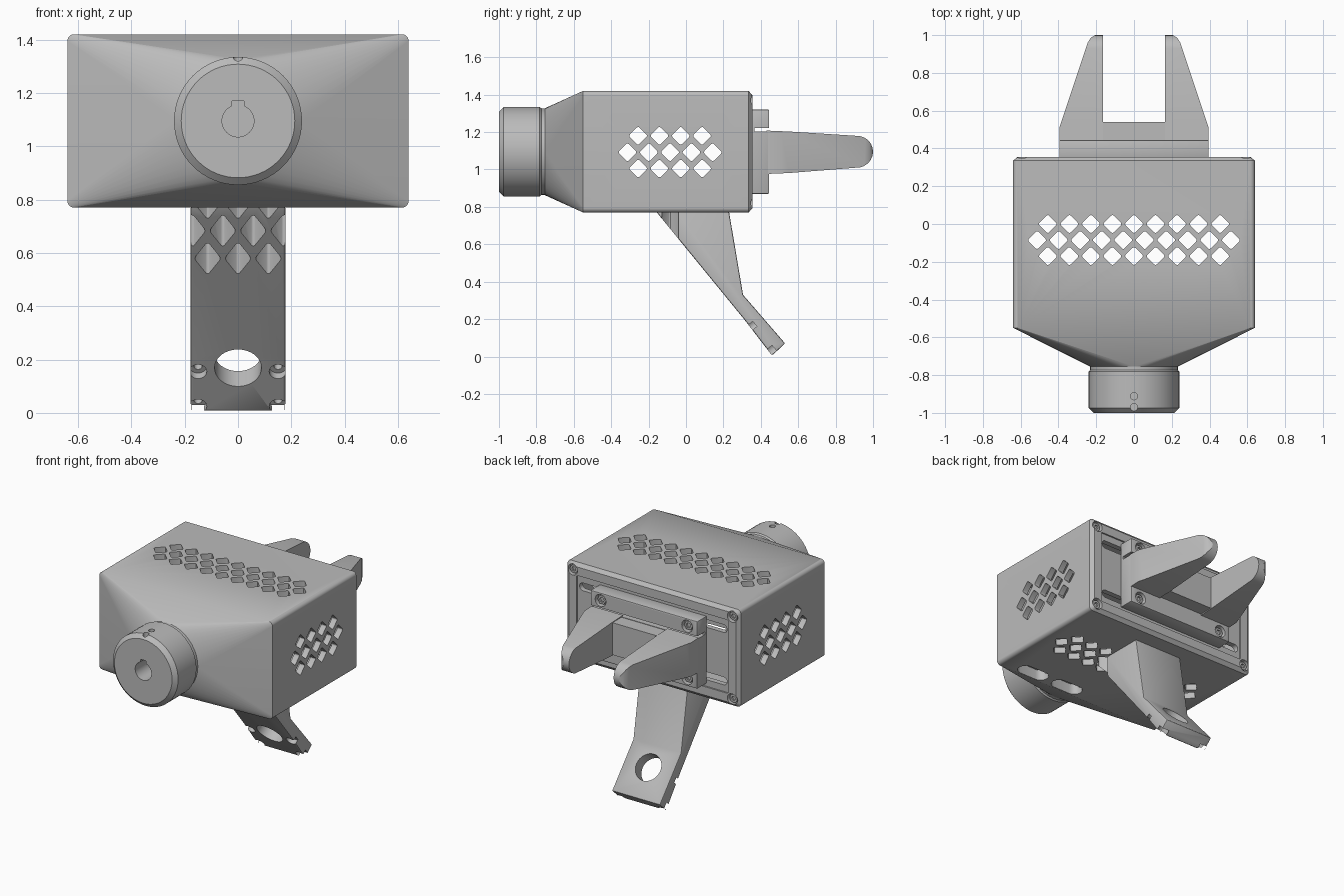
import bpy, bmesh, math
from mathutils import Vector

if "Cube" in bpy.data.objects:
    bpy.data.objects.remove(bpy.data.objects["Cube"], do_unlink=True)

grey = bpy.data.materials.new("machined_grey")
grey.use_nodes = True
grey.diffuse_color = (0.5, 0.5, 0.5, 1)
grey.node_tree.nodes["Principled BSDF"].inputs["Base Color"].default_value = (0.5, 0.5, 0.5, 1)

ZC = 1.095  # height of the main axis


def finish(name, bm):
    bmesh.ops.remove_doubles(bm, verts=bm.verts, dist=1e-5)
    bmesh.ops.recalc_face_normals(bm, faces=bm.faces)
    me = bpy.data.meshes.new(name)
    bm.to_mesh(me)
    bm.free()
    me.materials.append(grey)
    ob = bpy.data.objects.new(name, me)
    bpy.context.collection.objects.link(ob)
    return ob


def add_loft(bm, rings):
    loops = [[bm.verts.new(p) for p in ring] for ring in rings]
    n = len(loops[0])
    for a, b in zip(loops, loops[1:]):
        for i in range(n):
            j = (i + 1) % n
            bm.faces.new((a[i], a[j], b[j], b[i]))
    bm.faces.new(loops[0])
    bm.faces.new(loops[-1])


def place(pts, axis, d):
    if axis == "x":
        return [(d, a, b) for a, b in pts]
    if axis == "y":
        return [(a, d, b) for a, b in pts]
    return [(a, b, d) for a, b in pts]


def prism(name, outlines, axis, lo, hi):
    bm = bmesh.new()
    for pts in outlines:
        add_loft(bm, [place(pts, axis, lo), place(pts, axis, hi)])
    return finish(name, bm)


def circle(cx, cy, r, n=32):
    return [(cx + r * math.cos(math.tau * i / n), cy + r * math.sin(math.tau * i / n)) for i in range(n)]


def rounded(cx, cy, hx, hy, r, k=5):
    """Rectangle with rounded corners, k + 1 points per corner."""
    pts = []
    for q, (sx, sy) in enumerate([(1, 1), (-1, 1), (-1, -1), (1, -1)]):
        for i in range(k + 1):
            a = (q + i / k) * math.pi / 2
            pts.append((cx + sx * (hx - r) + r * math.cos(a), cy + sy * (hy - r) + r * math.sin(a)))
    return pts


def diamond(cx, cy):
    c = math.sqrt(0.5)
    return [(cx + (a - b) * c, cy + (a + b) * c) for a, b in rounded(0, 0, 0.036, 0.036, 0.01, 3)]


def rect(x0, x1, y0, y1):
    return [(x0, y0), (x1, y0), (x1, y1), (x0, y1)]


def boolean(ob, others, op="DIFFERENCE", keep=False):
    bpy.context.view_layer.objects.active = ob
    for c in others:
        m = ob.modifiers.new("cut", "BOOLEAN")
        m.operation, m.solver, m.object = op, "EXACT", c
        bpy.ops.object.modifier_apply(modifier=m.name)
        if not keep:
            bpy.data.objects.remove(c, do_unlink=True)


def bevel(ob, width, segments=2):
    m = ob.modifiers.new("bevel", "BEVEL")
    m.width, m.segments, m.limit_method, m.angle_limit = width, segments, "ANGLE", math.radians(40)
    bpy.context.view_layer.objects.active = ob
    bpy.ops.object.modifier_apply(modifier=m.name)


# Housing: rounded box, funnelling into a round neck at the front
K = 10
quad = [(q + i / K) * math.pi / 2 for q in range(4) for i in range(K + 1)]
neck = [(0.232 * math.cos(a), ZC + 0.232 * math.sin(a)) for a in quad]
box = rounded(0, ZC, 0.64, 0.325, 0.025, K)
bm = bmesh.new()
add_loft(bm, [place(neck, "y", -0.78), place(neck, "y", -0.755), place(box, "y", -0.55),
              place(box, "y", 0.335), place(rounded(0, ZC, 0.617, 0.302, 0.02, K), "y", 0.355)])
housing = finish("housing", bm)

corners = [(sx * 0.59, ZC + sz * 0.275) for sx in (-1, 1) for sz in (-1, 1)]
mounts = [(sx * 0.32, ZC + sz * 0.175) for sx in (-1, 1) for sz in (-1, 1)]
boolean(housing, [
    prism("cavity", [rect(-0.6, 0.6, ZC - 0.285, ZC + 0.285)], "y", -0.5, 0.31),
    prism("panel_recess", [rounded(0, ZC, 0.56, 0.245, 0.01)], "y", 0.345, 0.4),
    prism("mount_slots", [rounded(sx * 0.42, ZC + sz * 0.175, 0.125, 0.026, 0.025)
                          for sx in (-1, 1) for sz in (-1, 1)], "y", 0.29, 0.4),
    prism("corner_bores", [circle(x, z, 0.036) for x, z in corners], "y", 0.325, 0.4),
    prism("cable_slots", [rounded(x, -0.49, 0.11, 0.05, 0.049) for x in (0.13, 0.4)], "z", 0.7, 0.84),
])

# Diamond vents through top and bottom, and through both sides
P = 0.114
top_vents = [diamond(P * (i - (n - 1) / 2), y)
             for y, n in ((0, 9), (-0.085, 10), (-0.17, 9)) for i in range(n)]
side_vents = [diamond(-0.085 + P * (i - (n - 1) / 2), z)
              for z, n in ((1.18, 4), (1.092, 5), (1.005, 4)) for i in range(n)]
vent_cutter = prism("vent_cutter", top_vents, "z", 0.2, 1.6)
boolean(housing, [vent_cutter], keep=True)
boolean(housing, [prism("side_vent_cutter", side_vents, "x", -1, 1)])

# Collar with chamfers, keyed bore and set-screw holes
bm = bmesh.new()
add_loft(bm, [place(circle(0, ZC, r, 64), "y", y) for y, r in
              ((-1, 0.213), (-0.975, 0.24), (-0.782, 0.24), (-0.766, 0.225))])
collar = finish("collar", bm)
boolean(collar, [
    prism("bore", [circle(0, ZC, 0.06)], "y", -1.1, -0.85),
    prism("keyway", [rect(-0.022, 0.022, ZC, ZC + 0.075)], "y", -1.1, -0.85),
    prism("set_screw_holes", [circle(0, y, 0.019, 20) for y in (-0.97, -0.912)], "z", 1.25, 1.5),
])

# Sloped bracket below the housing, with an angled mounting foot
profile = [(-0.16, 0.775), (0.23, 0.775), (0.305, 0.33), (0.53, 0.07), (0.46, 0.005), (0.31, 0.2)]
bracket = prism("bracket", [profile], "x", -0.178, 0.178)
bevel(bracket, 0.008)
boolean(bracket, [vent_cutter])
normal = Vector((0, 0.76, 0.65)).normalized()


def foot_hole(x, y, z, r, lo, hi):
    c = prism("foot_cutter", [circle(0, 0, r)], "z", lo, hi)
    c.rotation_euler = normal.to_track_quat("Z", "Y").to_euler()
    c.location = (x, y, z)
    bpy.context.view_layer.update()
    return c


holes = [foot_hole(0, 0.335, 0.17, 0.088, -0.1, 0.3)]
for sx in (-1, 1):
    for y, z in ((0.345, 0.155), (0.448, 0.027)):
        holes += [foot_hole(sx * 0.15, y, z, 0.033, -0.1, 0.03), foot_hole(sx * 0.15, y, z, 0.015, 0, 0.06)]
boolean(bracket, holes)

# Jaw base plate on the back panel
base = prism("jaw_base", [rect(-0.395, 0.395, 0.87, 1.32)], "y", 0.343, 0.445)
bevel(base, 0.006)
boolean(base, [prism("groove", [rect(0.365, 0.5, 1.203, 1.222)], "x", -1, 1),
               prism("counterbores", [circle(x, z, 0.04) for x, z in mounts], "y", 0.41, 0.5)])
web = prism("jaw_web", [rect(-0.17, 0.17, 0.985, 1.2)], "y", 0.44, 0.54)

# Two tapering fingers: plan outline intersected with side outline
tip = [(0.915 + 0.085 * math.cos(a), ZC + 0.085 * math.sin(a))
       for a in [math.radians(-80 + 16 * i) for i in range(11)]]
side = [(0.43, 1.208), (0.43, 0.976), (0.55, 0.981)] + tip + [(0.55, 1.203)]
plan = [(0.165, 0.43), (0.395, 0.43), (0.395, 0.51), (0.245, 0.96), (0.23, 0.985), (0.205, 1), (0.165, 1)]
fingers = []
for label, s in (("left", 1), ("right", -1)):
    f = prism(label + "_finger", [[(s * x, y) for x, y in plan]], "z", 0.9, 1.3)
    boolean(f, [prism("side_shape", [side], "x", -1, 1)], "INTERSECT")
    fingers.append(f)

# Hex-socket screws in the base plate and panel corners
screws = []
for name, spots, y, r in (("jaw_screws", mounts, 0.432, 0.031), ("corner_screws", corners, 0.342, 0.027)):
    s = prism(name, [circle(x, z, r, 6 if r > 0.03 else 24) for x, z in spots], "y", y - 0.025, y)
    boolean(s, [prism("sockets", [circle(x, z, r * 0.55, 6) for x, z in spots], "y", y - 0.012, y + 0.1)])
    screws.append(s)

# Smooth the curved surfaces and keep the edges sharp
for ob in [housing, collar, bracket, base, web] + fingers + screws:
    bpy.ops.object.select_all(action="DESELECT")
    ob.select_set(True)
    bpy.context.view_layer.objects.active = ob
    bpy.ops.object.shade_smooth_by_angle(angle=math.radians(30))
